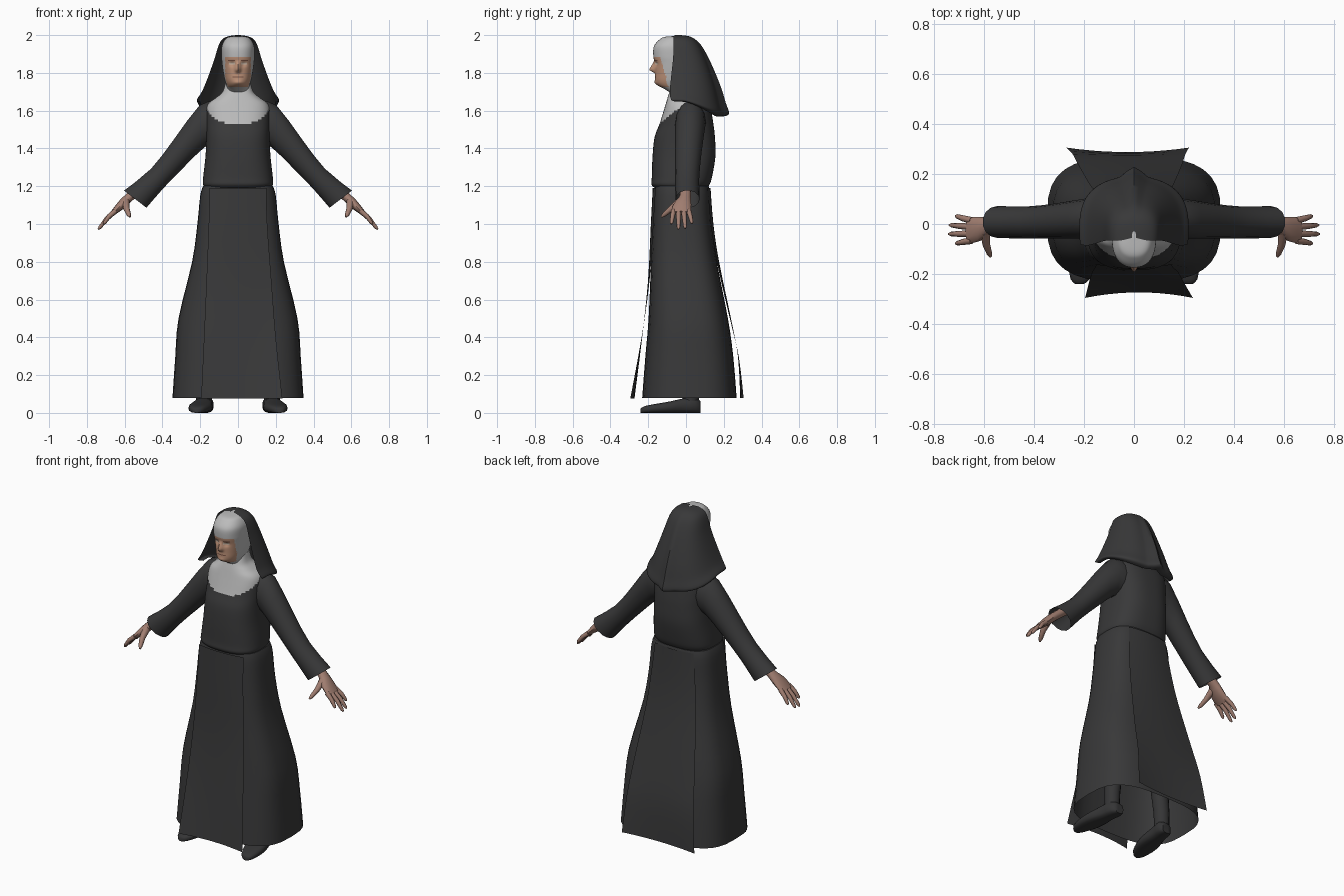
import bpy, bmesh, math
from mathutils import Vector

if "Cube" in bpy.data.objects:
    bpy.data.objects.remove(bpy.data.objects["Cube"])


def material(name, rgb):
    m = bpy.data.materials.new(name)
    m.diffuse_color = (*rgb, 1)
    m.use_nodes = True
    m.node_tree.nodes["Principled BSDF"].inputs["Base Color"].default_value = m.diffuse_color
    return m


CLOTH = material("black cloth", (0.040, 0.040, 0.041))
LINEN = material("white linen", (0.50, 0.50, 0.50))
FACE = material("face skin", (0.52, 0.29, 0.19))
HAND = material("hand skin", (0.36, 0.21, 0.165))
EYE = material("pale eyes", (0.62, 0.50, 0.40))
LIPS = material("brown lips and brows", (0.20, 0.09, 0.06))
LEATHER = material("shoe leather", (0.035, 0.035, 0.036))


def spline(rows, sub):
    """Smoothly fill in rows of numbers."""
    p = [rows[0]] + list(rows) + [rows[-1]]
    out = []
    for i in range(1, len(p) - 2):
        for k in range(sub):
            t = k / sub
            out.append(tuple(
                0.5 * (2 * b + (c - a) * t + (2 * a - 5 * b + 4 * c - d) * t * t
                       + (3 * b - a - 3 * c + d) * t ** 3)
                for a, b, c, d in zip(p[i - 1], p[i], p[i + 1], p[i + 2])))
    return out + [tuple(rows[-1])]


def spow(v, e):
    return math.copysign(abs(v) ** e, v)


def body_ring(z, a, yf, yb, e, n):
    """Rounded-box outline lying flat at height z."""
    ring = []
    for i in range(n):
        t = 2 * math.pi * i / n
        ring.append(Vector((a * spow(math.cos(t), e),
                            (yf + yb) / 2 + (yb - yf) / 2 * spow(math.sin(t), e), z)))
    return ring


def oval(c, u, v, n=12):
    return [Vector(c) + Vector(u) * math.cos(2 * math.pi * i / n)
            + Vector(v) * math.sin(2 * math.pi * i / n) for i in range(n)]


def loft(bm, rings, closed=True, caps=(False, False)):
    vs = [[bm.verts.new(p) for p in r] for r in rings]
    n = len(vs[0])
    for r, s in zip(vs, vs[1:]):
        for i in range(n if closed else n - 1):
            j = (i + 1) % n
            bm.faces.new((r[i], r[j], s[j], s[i]))
    for flag, r in zip(caps, (vs[0], vs[-1])):
        if flag:
            bm.faces.new(r)


def tube(bm, pts, radii, n=8):
    """Round tapered tube through points."""
    pts = [Vector(p) for p in pts]
    rings = []
    for i, p in enumerate(pts):
        d = (pts[min(i + 1, len(pts) - 1)] - pts[max(i - 1, 0)]).normalized()
        u = d.cross(Vector((1, 0, 1)) if abs(d.z) > 0.9 else Vector((0.3, 0, 1))).normalized()
        rings.append(oval(p, u * radii[i], d.cross(u) * radii[i], n))
    loft(bm, rings, caps=(True, True))


def finish(name, bm, mats, rule=None, mirror=False, angle=50):
    bmesh.ops.recalc_face_normals(bm, faces=bm.faces)
    if rule:
        for f in bm.faces:
            f.material_index = rule(f.calc_center_median())
    me = bpy.data.meshes.new(name)
    bm.to_mesh(me)
    bm.free()
    for m in mats:
        me.materials.append(m)
    ob = bpy.data.objects.new(name, me)
    bpy.context.collection.objects.link(ob)
    bpy.ops.object.select_all(action='DESELECT')
    ob.select_set(True)
    bpy.context.view_layer.objects.active = ob
    bpy.ops.object.shade_smooth_by_angle(angle=math.radians(angle))
    if mirror:
        ob.modifiers.new("Mirror", 'MIRROR')
    return ob


# Skirt: z, half width, front y, back y
skirt = [(1.20, .185, -.165, .12), (1.15, .20, -.17, .128), (1.0, .215, -.176, .135),
         (.8, .243, -.185, .163), (.5, .315, -.198, .222), (.3, .332, -.215, .25),
         (.08, .347, -.232, .268)]
bm = bmesh.new()
loft(bm, [body_ring(*r, .65, 32) for r in spline(skirt, 3)], caps=(True, False))
finish("skirt", bm, [CLOTH])


# Hanging cloth panels: z, half width, y, edge bend, x shift
def panel(name, rows):
    bm = bmesh.new()
    rings = []
    for z, w, y, bend, sx in spline(rows, 3):
        rings.append([Vector((sx + w * t, y + bend * t * t, z))
                      for t in [k / 5 - 1 for k in range(11)]])
    loft(bm, rings, closed=False)
    finish(name, bm, [CLOTH])


panel("front_panel", [(1.19, .15, -.176, .016, 0), (1.0, .155, -.186, .014, 0),
                      (.7, .172, -.201, .008, .005), (.4, .19, -.232, -.003, .01),
                      (.075, .215, -.273, -.022, .02)])
panel("back_panel", [(1.19, .13, .13, -.016, 0), (1.0, .15, .145, -.014, -.005),
                     (.8, .17, .175, -.012, -.01), (.5, .205, .238, -.006, -.015),
                     (.3, .225, .275, .004, -.02), (.08, .245, .287, .018, -.025)])

# Bodice with a white bib collar and neck
torso = [(1.19, .17, -.165, .11), (1.21, .185, -.183, .125), (1.25, .184, -.181, .138),
         (1.36, .172, -.177, .156), (1.46, .168, -.166, .153), (1.53, .17, -.14, .145),
         (1.60, .17, -.118, .132), (1.64, .155, -.106, .11), (1.67, .115, -.097, .08),
         (1.70, .082, -.087, .06), (1.75, .066, -.07, .05)]
bm = bmesh.new()
loft(bm, [body_ring(*r, .75, 80) for r in spline(torso, 6)], caps=(True, True))
finish("bodice", bm, [CLOTH, LINEN],
       lambda c: int(c.z > 1.65 or (c.y < 0 and (c.x / .175) ** 2 + ((c.z - 1.65) / .125) ** 2 < 1)))

# Head wrapped in linen, with face opening
head = [(1.69, .05, -.075, .04), (1.715, .056, -.115, .05), (1.735, .062, -.15, .06),
        (1.76, .070, -.163, .07), (1.80, .078, -.164, .08), (1.85, .085, -.166, .08),
        (1.89, .088, -.173, .075), (1.94, .086, -.170, .055), (1.975, .07, -.142, .03),
        (1.99, .05, -.115, .0), (1.995, .015, -.06, -.03)]


def sculpt(p):
    """Nose, eye sockets and chin on the front of the head."""
    if p.y < -.1:
        nose = max(0, min((1.865 - p.z) / .045, (p.z - 1.797) / .018, 1))
        p.y -= .03 * nose * math.exp(-(p.x / .013) ** 2)
        p.y += .010 * math.exp(-((abs(p.x) - .03) / .016) ** 2 - ((p.z - 1.847) / .012) ** 2)
        p.y -= .007 * math.exp(-(p.x / .025) ** 2 - ((p.z - 1.748) / .012) ** 2)
    return p


def face_rule(c):
    ax = abs(c.x)
    edge = .068 if c.z > 1.78 else .068 - (1.78 - c.z) * .25
    if not (1.727 < c.z < 1.882 and c.y < -.085 and ax < edge):
        return 0
    if abs(ax - .031) < .015 and abs(c.z - 1.848) < .006:
        return 2
    if (ax < .03 and abs(c.z - 1.779) < .0045) or (abs(ax - .033) < .02 and abs(c.z - 1.866) < .004):
        return 3
    return 1


bm = bmesh.new()
loft(bm, [[sculpt(p) for p in body_ring(*r, .85, 96)] for r in spline(head, 7)], caps=(True, True))
finish("head", bm, [LINEN, FACE, EYE, LIPS], face_rule)

# Veil: z, half width, front edge y, back y, ridge, drop at the back
veil = [(2.0, .008, -.05, -.03, 0, 0), (1.994, .05, -.048, .015, 0, 0),
        (1.978, .083, -.042, .048, .004, .003), (1.945, .103, -.035, .078, .01, .01),
        (1.87, .126, -.03, .115, .018, .02), (1.77, .162, -.03, .155, .028, .04),
        (1.70, .192, -.03, .177, .034, .06), (1.658, .218, -.022, .188, .04, .075),
        (1.648, .198, -.01, .160, .03, .08)]
bm = bmesh.new()
rings = []
for z, a, yc, yb, ridge, drop in spline(veil, 4):
    ring = []
    for k in range(37):
        f = math.radians(-100 + 200 * k / 36)
        c = math.cos(f)
        ring.append(Vector((a * spow(math.sin(f), .85),
                            yc + (yb - yc) * spow(c, .75) + ridge * math.exp(-(f / .13) ** 2),
                            z - drop * max(c, 0))))
    rings.append(ring)
loft(bm, rings, closed=False)
finish("veil", bm, [CLOTH])

# Sleeves: upper edge x, z, lower edge x, z, centre y, half depth
sleeve = [(.13, 1.65, .12, 1.42, .025, .08), (.205, 1.63, .175, 1.405, .022, .08),
          (.34, 1.45, .285, 1.30, .012, .07), (.46, 1.295, .395, 1.187, .006, .064),
          (.605, 1.178, .483, 1.085, .008, .064)]
bm = bmesh.new()
loft(bm, [oval(((a + c) / 2, y, (b + d) / 2), (0, w, 0), ((a - c) / 2, 0, (b - d) / 2), 14)
          for a, b, c, d, y, w in spline(sleeve, 2)], caps=(True, False))
finish("sleeves", bm, [CLOTH], mirror=True)

# Hands: palm sections, then fingers and thumb
palm = [(.50, 0, 1.205, .026, .028), (.575, -.005, 1.142, .024, .031),
        (.615, -.02, 1.103, .024, .048), (.662, -.026, 1.058, .014, .052)]
bm = bmesh.new()
loft(bm, [oval((x, y, z), (0, w, 0), (h * .7, 0, h * .7)) for x, y, z, h, w in spline(palm, 2)],
     caps=(True, True))
for y0, x1, y1, z1 in [(-.066, .712, -.078, 1.0), (-.039, .74, -.04, .972),
                       (-.012, .737, -.004, .976), (.014, .712, .032, 1.003)]:
    a, b = Vector((.648, y0, 1.07)), Vector((x1, y1, z1))
    m = a.lerp(b, .5) + Vector((.004, 0, .004))
    tube(bm, [a, m, a.lerp(b, .9), b], [.014, .012, .009, .004])
tube(bm, [(.595, -.03, 1.12), (.59, -.08, 1.08), (.578, -.115, 1.05), (.572, -.13, 1.038)],
     [.022, .016, .012, .005])
finish("hands", bm, [HAND], mirror=True)

# Shoes: y, half width, height
shoe = [(-.24, .015, .022), (-.22, .038, .036), (-.15, .058, .05), (-.08, .060, .062),
        (-.01, .048, .078), (.05, .046, .08), (.078, .028, .06)]
bm = bmesh.new()
loft(bm, [[Vector((.182 - y * .15 + w * spow(math.cos(t), .7), y, h / 2 + h / 2 * spow(math.sin(t), .7)))
           for t in [2 * math.pi * i / 14 for i in range(14)]] for y, w, h in spline(shoe, 2)],
     caps=(True, True))
tube(bm, [(.18, .025, .04), (.178, .025, .15), (.15, .02, .45)], [.042, .045, .055], 12)
finish("shoes_and_legs", bm, [LEATHER], mirror=True)
